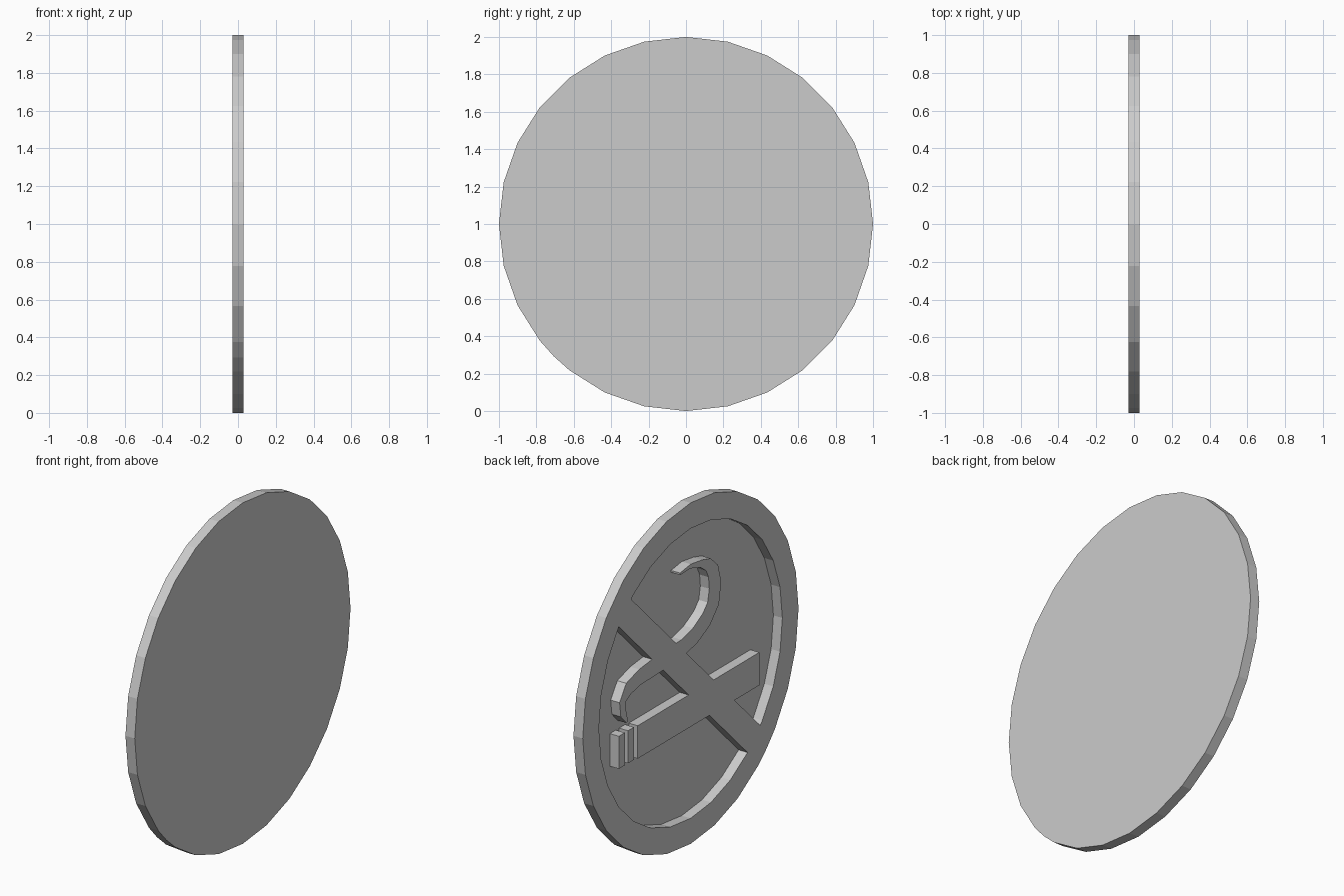
import bpy
import bmesh
from math import radians, cos, sin
from mathutils import Vector

if "Cube" in bpy.data.objects:
    bpy.data.objects.remove(bpy.data.objects["Cube"], do_unlink=True)

grey = bpy.data.materials.new("light grey")
grey.use_nodes = True
grey.diffuse_color = (0.6, 0.6, 0.6, 1)
grey.node_tree.nodes["Principled BSDF"].inputs["Base Color"].default_value = (0.6, 0.6, 0.6, 1)

FACE, FLOOR, BACK = -0.03, 0.028, 0.03   # x of relief face, recess floor, flat side
BAR_LOW, BAR_HIGH = 0.138, -0.094        # y - z offsets of the diagonal's two edges


def plate(name, polygons, x0=FACE, x1=FLOOR, clip=None):
    """Extrude flat (y, z) polygons along x; clip keeps one side of the diagonal."""
    bm = bmesh.new()
    for poly in polygons:
        bm.faces.new([bm.verts.new((x0, y, z + 1)) for y, z in poly])
    bmesh.ops.remove_doubles(bm, verts=bm.verts[:], dist=1e-5)
    if clip:
        offset, side = clip
        bmesh.ops.bisect_plane(bm, geom=bm.verts[:] + bm.edges[:] + bm.faces[:],
                               plane_co=(0, offset, 1), plane_no=(0, -side, side),
                               clear_outer=True)
    out = bmesh.ops.extrude_face_region(bm, geom=bm.faces[:])
    moved = [v for v in out["geom"] if isinstance(v, bmesh.types.BMVert)]
    bmesh.ops.translate(bm, verts=moved, vec=(x1 - x0, 0, 0))
    bmesh.ops.recalc_face_normals(bm, faces=bm.faces[:])
    mesh = bpy.data.meshes.new(name)
    bm.to_mesh(mesh)
    bm.free()
    mesh.materials.append(grey)
    obj = bpy.data.objects.new(name, mesh)
    bpy.context.collection.objects.link(obj)


def rect(y0, y1, z0, z1):
    return [(y0, z0), (y1, z0), (y1, z1), (y0, z1)]


# Round backing plate and raised rim
angles = sorted([radians(i * 360 / 28) for i in range(28)] + [radians(225)])
circle = [(cos(a), sin(a)) for a in angles]
hole = [(0.85 * y, 0.85 * z) for y, z in circle]
plate("backing_disc", [circle], FLOOR, BACK)
n = len(circle)
plate("rim", [[circle[i], circle[(i + 1) % n], hole[(i + 1) % n], hole[i]] for i in range(n)])

# Diagonal bar across the recess
plate("diagonal_bar", [[((s + d) / 2, (s - d) / 2) for s, d in (
    (1.215, BAR_HIGH), (1.215, BAR_LOW), (-1.215, BAR_LOW), (-1.215, BAR_HIGH))]])

# Cigarette body on both sides of the bar, and two ash slices
body = rect(-0.637, 0.49, -0.313, -0.12)
for side_name, clip in (("lower", (BAR_LOW, 1)), ("upper", (BAR_HIGH, -1))):
    plate("cigarette_" + side_name, [body], clip=clip)
for i, y in enumerate((0.525, 0.61)):
    plate(f"ash_slice_{i + 1}", [rect(y, y + 0.055, -0.306, -0.115)])

# Smoke ribbon: centre line (y, z) with half width
path = [(0.098, 0.62, 0.006), (0, 0.628, 0.012), (-0.1, 0.605, 0.021),
        (-0.165, 0.575, 0.035), (-0.21, 0.52, 0.048), (-0.228, 0.43, 0.055),
        (-0.21, 0.33, 0.058), (-0.145, 0.26, 0.057), (-0.04, 0.205, 0.055),
        (0.08, 0.178, 0.052), (0.31, 0.168, 0.055), (0.47, 0.158, 0.048),
        (0.575, 0.13, 0.045), (0.632, 0.07, 0.028), (0.622, 0, 0.026),
        (0.588, -0.06, 0.008)]
pairs = []
for i, (y, z, w) in enumerate(path):
    a, b = path[max(i - 1, 0)], path[min(i + 1, len(path) - 1)]
    t = Vector((b[0] - a[0], b[1] - a[1])).normalized() * w
    pairs.append(((y - t.y, z + t.x), (y + t.y, z - t.x)))
ribbon = [[p[0], q[0], q[1], p[1]] for p, q in zip(pairs, pairs[1:])]
for side_name, clip in (("lower", (BAR_LOW, 1)), ("upper", (BAR_HIGH, -1))):
    plate("smoke_" + side_name, ribbon, clip=clip)
